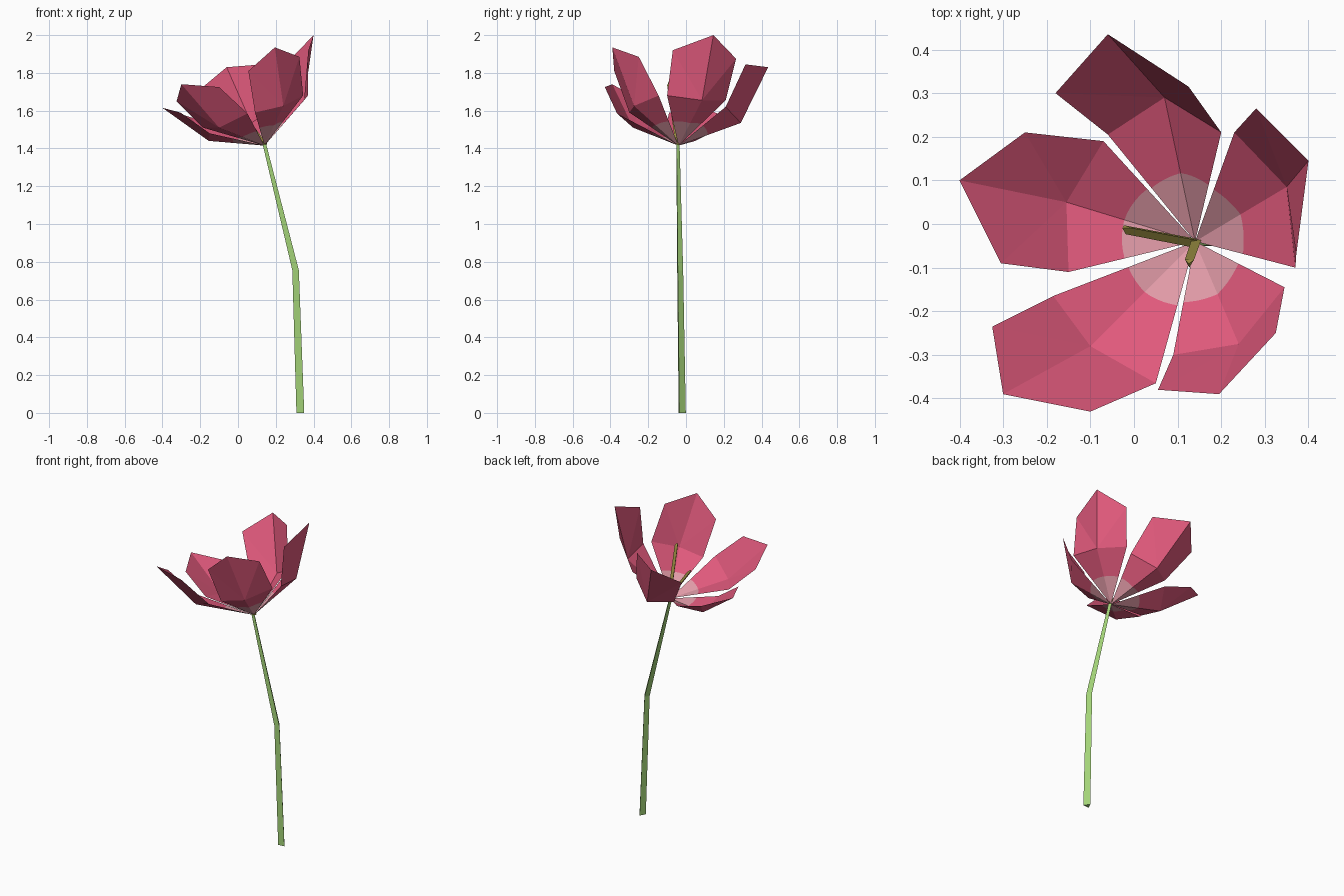
import bpy
import math
from mathutils import Vector

if "Cube" in bpy.data.objects:
    bpy.data.objects.remove(bpy.data.objects["Cube"])


def material(name, rgb):
    m = bpy.data.materials.new(name)
    m.diffuse_color = (*rgb, 1)
    m.use_nodes = True
    m.node_tree.nodes["Principled BSDF"].inputs["Base Color"].default_value = m.diffuse_color
    return m


PINK = material("petal_pink", (0.74, 0.10, 0.20))
PALE = material("petal_pale_base", (0.74, 0.32, 0.38))
GREEN = material("stem_green", (0.37, 0.66, 0.19))
OLIVE = material("stamen_olive", (0.42, 0.35, 0.07))


def make(name, verts, faces, mats, indices=None):
    me = bpy.data.meshes.new(name)
    me.from_pydata([tuple(v) for v in verts], [], faces)
    for m in mats:
        me.materials.append(m)
    if indices:
        for p, i in zip(me.polygons, indices):
            p.material_index = i
    ob = bpy.data.objects.new(name, me)
    bpy.context.collection.objects.link(ob)
    return ob


def rod(name, path, radii, mat, sides=3, turn=0.0, pointed=0.0):
    """Low-poly rod through a path, with horizontal rings and an optional point."""
    verts, faces = [], []
    for p, r in zip(path, radii):
        for k in range(sides):
            a = turn + math.tau * k / sides
            verts.append(Vector(p) + Vector((r * math.cos(a), r * math.sin(a), 0)))
    for j in range(len(path) - 1):
        for k in range(sides):
            n = (k + 1) % sides
            faces.append((j * sides + k, j * sides + n,
                          (j + 1) * sides + n, (j + 1) * sides + k))
    faces.append(tuple(reversed(range(sides))))
    last = (len(path) - 1) * sides
    if pointed:
        d = (Vector(path[-1]) - Vector(path[-2])).normalized()
        verts.append(Vector(path[-1]) + d * pointed)
        faces += [(last + k, last + (k + 1) % sides, len(verts) - 1) for k in range(sides)]
    else:
        faces.append(tuple(range(last, last + sides)))
    return make(name, verts, faces, [mat])


HEART = Vector((0.14, -0.04, 1.415))   # where all petals meet
PALE_RADIUS = 0.17                     # reach of the pale centre
STEPS = 5


def petal(name, mids, tips):
    """Creased petal: two base triangles with a pale rounded centre, two outer quads."""
    mids = [Vector(p) for p in mids]
    tips = [Vector(p) for p in tips]
    verts, faces, idx = [HEART], [], []
    rim = [mids[0].lerp(mids[1], i / STEPS) for i in range(STEPS)]
    rim += [mids[1].lerp(mids[2], i / STEPS) for i in range(STEPS + 1)]
    n = len(rim)
    verts += [HEART + (p - HEART).normalized() * PALE_RADIUS for p in rim]
    verts += rim + tips
    for i in range(n - 1):
        faces.append((0, 1 + i, 2 + i))
        idx.append(1)
        faces.append((1 + i, 1 + n + i, 2 + n + i, 2 + i))
        idx.append(0)
    t = 1 + 2 * n
    for h in range(2):
        edge = [1 + n + h * STEPS + i for i in range(STEPS + 1)]
        # crease diagonal from the middle of the petal
        c, s = (edge[-1], edge[0]) if h == 0 else (edge[0], edge[-1])
        tip_side = t if h == 0 else t + 2
        faces.append(tuple(edge) + (tip_side,))
        faces.append((c, t + 1, tip_side))
        idx += [0, 0]
    return make(name, verts, faces, [PINK, PALE], idx)


# Petals: three points across the widest line, three across the tip
petal("back_petal",
      [(-0.06, 0.205, 1.54), (0.07, 0.29, 1.535), (0.20, 0.21, 1.62)],
      [(-0.18, 0.30, 1.73), (-0.06, 0.435, 1.83), (0.125, 0.315, 1.845)])
petal("right_petal",
      [(0.23, 0.21, 1.655), (0.35, 0.085, 1.655), (0.37, -0.10, 1.68)],
      [(0.28, 0.265, 1.875), (0.40, 0.145, 2.0), (0.372, -0.07, 1.92)])
petal("front_right_petal",
      [(0.345, -0.145, 1.68), (0.24, -0.275, 1.625), (0.09, -0.30, 1.59)],
      [(0.325, -0.25, 1.885), (0.195, -0.39, 1.935), (0.055, -0.38, 1.81)])
petal("front_left_petal",
      [(0.05, -0.365, 1.585), (-0.10, -0.28, 1.51), (-0.185, -0.165, 1.51)],
      [(-0.10, -0.43, 1.725), (-0.30, -0.39, 1.74), (-0.325, -0.235, 1.65)])
petal("left_petal",
      [(-0.15, -0.11, 1.48), (-0.155, 0.05, 1.44), (-0.07, 0.19, 1.51)],
      [(-0.305, -0.09, 1.59), (-0.40, 0.10, 1.615), (-0.25, 0.21, 1.565)])

# Three-sided bent stem
rod("stem", [(0.329, -0.025, 0), (0.304, -0.035, 0.755), (0.14, -0.045, 1.42)],
    [0.024, 0.02, 0.011], GREEN, turn=math.radians(95))

# Two stamens with pointed ends
rod("long_stamen", [(0.143, -0.042, 1.42), (0.127, -0.088, 1.735)],
    [0.013, 0.012], OLIVE, turn=0.5, pointed=0.02)
rod("side_stamen", [(0.143, -0.042, 1.42), (-0.015, -0.012, 1.635)],
    [0.013, 0.012], OLIVE, turn=0.2, pointed=0.02)
